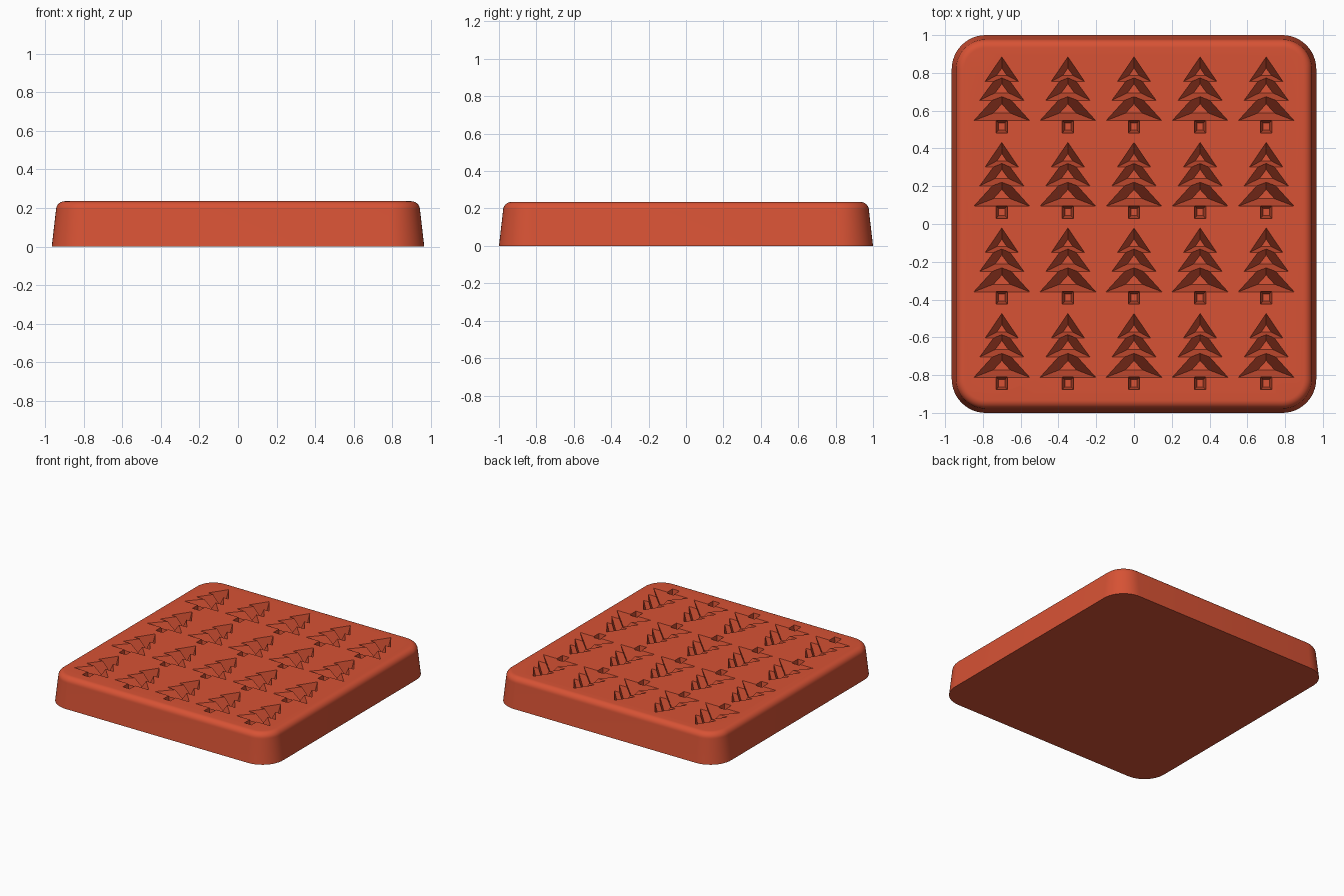
import bpy, bmesh, math
from mathutils import Vector

cube = bpy.data.objects.get("Cube")
if cube:
    bpy.data.objects.remove(cube, do_unlink=True)

TOP, DEPTH = 0.235, 0.13

# Material
clay = bpy.data.materials.new("terracotta red")
clay.use_nodes = True
colour = (0.68, 0.085, 0.035, 1)
clay.diffuse_color = colour
clay.node_tree.nodes["Principled BSDF"].inputs["Base Color"].default_value = colour


def make_object(name, bm):
    bmesh.ops.recalc_face_normals(bm, faces=bm.faces)
    mesh = bpy.data.meshes.new(name)
    bm.to_mesh(mesh)
    bm.free()
    mesh.materials.append(clay)
    obj = bpy.data.objects.new(name, mesh)
    bpy.context.collection.objects.link(obj)
    return obj


def loft(bm, rings):
    """Skin a stack of matching rings and cap both ends."""
    loops = [[bm.verts.new(p) for p in ring] for ring in rings]
    n = len(loops[0])
    for a, b in zip(loops, loops[1:]):
        for i in range(n):
            j = (i + 1) % n
            bm.faces.new((a[i], a[j], b[j], b[i]))
    bm.faces.new(loops[0][::-1])
    bm.faces.new(loops[-1])


def rounded_ring(inset, z, radius=0.18, steps=12):
    hx, hy, r = 0.965 - inset, 1.0 - inset, radius - inset
    ring = []
    for k, (sx, sy) in enumerate([(1, 1), (-1, 1), (-1, -1), (1, -1)]):
        for i in range(steps + 1):
            a = math.pi / 2 * (k + i / steps)
            ring.append((sx * (hx - r) + r * math.cos(a), sy * (hy - r) + r * math.sin(a), z))
    return ring


# Drafted block with a rounded upper rim
FILLET = 0.045
rings = [rounded_ring(0, 0)]
for i in range(9):
    a = math.pi / 2 * i / 8
    rings.append(rounded_ring(0.022 + FILLET * (1 - math.cos(a)),
                              TOP - FILLET + FILLET * math.sin(a)))
bm = bmesh.new()
loft(bm, rings)
block = make_object("mould_block", bm)


# Tree cavities: tapered triangular tiers and a trunk
def tapered_pocket(bm, outline, centre, shrink, depth):
    c = Vector(centre)
    rim = [Vector(p) for p in outline]
    floor = [c + (p - c) * shrink for p in rim]
    loft(bm, [[(p.x, p.y, TOP - depth) for p in floor],
              [(p.x, p.y, TOP) for p in rim],
              [(p.x, p.y, TOP + 0.03) for p in rim]])


TIERS = [(0.0, 0.13, 0.088), (0.07, 0.23, 0.117), (0.175, 0.338, 0.148)]  # apex, base, half width
bm = bmesh.new()
for col in range(5):
    for row in range(4):
        x, y = -0.7 + 0.35 * col, 0.885 - 0.453 * row
        for apex, base, half in TIERS:
            tri = [(x, y - apex), (x - half, y - base), (x + half, y - base)]
            tapered_pocket(bm, tri, (x, y - base + 0.35 * (base - apex)), 0.3, DEPTH)
        t0, t1, w = y - 0.335, y - 0.403, 0.03
        trunk = [(x - w, t0), (x - w, t1), (x + w, t1), (x + w, t0)]
        tapered_pocket(bm, trunk, (x, (t0 + t1) / 2), 0.55, DEPTH)
cutter = make_object("tree_cutter", bm)
cutter.hide_render = True

cut = block.modifiers.new("tree cavities", 'BOOLEAN')
cut.operation, cut.solver, cut.object, cut.use_self = 'DIFFERENCE', 'EXACT', cutter, True

# Apply the cut, then smooth the rounded rim only
bpy.ops.object.select_all(action='DESELECT')
block.select_set(True)
bpy.context.view_layer.objects.active = block
bpy.ops.object.modifier_apply(modifier=cut.name)
bpy.data.objects.remove(cutter, do_unlink=True)
bpy.ops.object.shade_smooth_by_angle(angle=math.radians(30))
